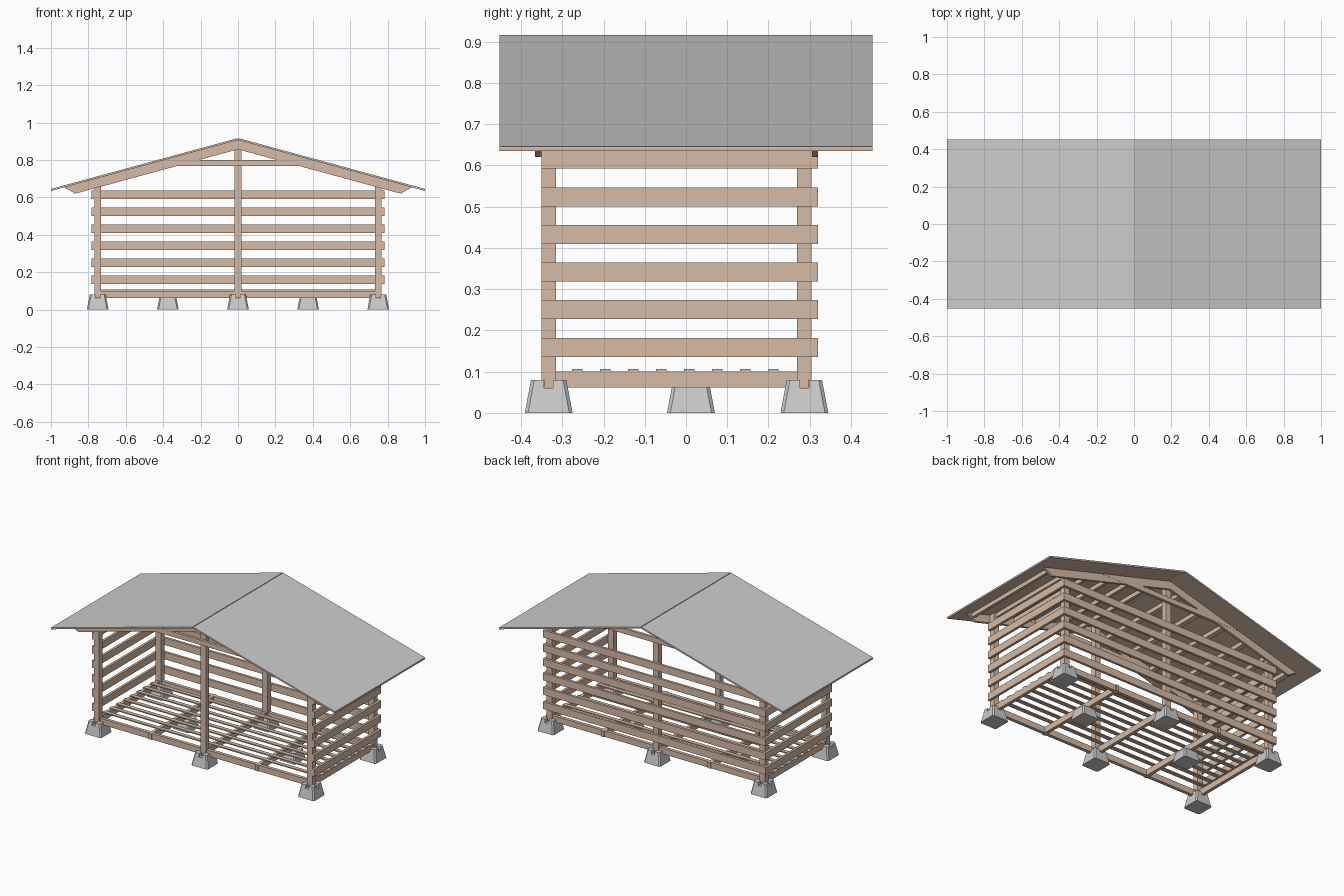
import bpy, bmesh

if "Cube" in bpy.data.objects:
    bpy.data.objects.remove(bpy.data.objects["Cube"])

wood = bpy.data.materials.new("wood")
wood.diffuse_color = (0.67, 0.50, 0.39, 1)
wood.use_nodes = True
wood.node_tree.nodes["Principled BSDF"].inputs["Base Color"].default_value = wood.diffuse_color

SLOPE = 0.272
F, B = -0.333, 0.287          # front and back post rows
COLS = (-0.75, 0.0, 0.75)     # post columns


def finish(name, bm, mat=wood):
    bmesh.ops.recalc_face_normals(bm, faces=bm.faces)
    me = bpy.data.meshes.new(name)
    bm.to_mesh(me)
    bm.free()
    ob = bpy.data.objects.new(name, me)
    if mat:
        me.materials.append(mat)
    bpy.context.collection.objects.link(ob)
    return ob


def prism(name, pts, y0, y1, mat=wood):
    """Extrude an x-z profile from y0 to y1."""
    bm = bmesh.new()
    face = bm.faces.new([bm.verts.new((x, y0, z)) for x, z in pts])
    new = bmesh.ops.extrude_face_region(bm, geom=[face])["geom"]
    bmesh.ops.translate(bm, vec=(0, y1 - y0, 0),
                        verts=[v for v in new if isinstance(v, bmesh.types.BMVert)])
    return finish(name, bm, mat)


def box(name, x0, x1, y0, y1, z0, z1, mat=wood):
    return prism(name, [(x0, z0), (x1, z0), (x1, z1), (x0, z1)], y0, y1, mat)


def under(x, drop=0.0):
    """Height of the roof underside at x."""
    return 0.907 - SLOPE * abs(x) - drop


# Concrete footings: tapered blocks with chamfered corners
def footing(name, cx, cy, h):
    bm = bmesh.new()
    rings = []
    for z, r, c in ((0, 0.058, 0.008), (h, 0.058 - 0.19 * h, 0.008)):
        k = r - c
        pts = [(r, -k), (r, k), (k, r), (-k, r), (-r, k), (-r, -k), (-k, -r), (k, -r)]
        rings.append([bm.verts.new((cx + x, cy + y, z)) for x, y in pts])
    bm.faces.new(rings[0])
    bm.faces.new(rings[1])
    for i in range(8):
        j = (i + 1) % 8
        bm.faces.new((rings[0][i], rings[0][j], rings[1][j], rings[1][i]))
    return finish(name, bm, None)


def cut(ob, cutter):
    cutter.hide_render = True
    cutter.hide_viewport = True
    m = ob.modifiers.new("slot", "BOOLEAN")
    m.operation = "DIFFERENCE"
    m.solver = "EXACT"
    m.object = cutter


for x in COLS:
    for y in (F, B):
        ob = footing("post_footing", x, y, 0.08)
        # Crossed slots in the top that receive the floor beams
        cut(ob, box("slot_cutter_a", x - 0.1, x + 0.1, y - 0.011, y + 0.011, 0.06, 0.1, None))
        cut(ob, box("slot_cutter_b", x - 0.011, x + 0.011, y - 0.1, y + 0.1, 0.06, 0.1, None))
for x in (-0.375, 0.375):
    footing("floor_footing", x, 0.012, 0.062)

# Floor frame and slats
for y in (F, B):
    box("floor_beam", -0.768, 0.768, y - 0.0105, y + 0.0105, 0.062, 0.1)
for x in (-0.75, -0.375, 0, 0.375, 0.75):
    box("floor_joist", x - 0.0105, x + 0.0105, F - 0.017, B + 0.017, 0.062, 0.1)
for i in range(8):
    y = -0.264 + 0.068 * i
    box("floor_slat", -0.76, 0.76, y - 0.0125, y + 0.0125, 0.1, 0.107)

# Posts, cut to the roof slope
W = 0.0185
for x in COLS:
    for y in (F, B):
        pts = [(x - W, 0.08), (x + W, 0.08), (x + W, under(x + W))]
        if x == 0:
            pts.append((0, under(0)))
        pts.append((x - W, under(x - W)))
        prism("post", pts, y - 0.0175, y + 0.0175)

# Wall boards on both sides and the back
for i in range(6):
    z = 0.136 + 0.0912 * i
    for s in (-1, 1):
        a, b = sorted((s * 0.7685, s * 0.784))
        box("side_board", a, b, -0.35, 0.32, z, z + 0.046)
    box("back_board", -0.7685, 0.7685, 0.3045, 0.32, z, z + 0.046)

# Rafters and collar ties at both gables
for y0, y1 in ((-0.366, -0.3505), (0.305, 0.3205)):
    for s in (-1, 1):
        prism("rafter", [(0, under(0)), (s * 0.93, under(0.93)),
                         (s * 0.87, under(0.87, 0.05)), (0, under(0, 0.05))], y0, y1)
    lo, hi = (907 - 768) / 272, (907 - 800) / 272
    prism("collar_tie", [(-lo, 0.768), (lo, 0.768), (hi, 0.80), (-hi, 0.80)],
          y0 - 0.001, y1 + 0.001)

# Purlins under the roof boards
for s in (-1, 1):
    for x in (0.1, 0.26, 0.42, 0.58, 0.74, 0.89):
        a, b = x - 0.012, x + 0.012
        prism("purlin", [(s * a, under(a)), (s * b, under(b)),
                         (s * b, under(b, 0.026)), (s * a, under(a, 0.026))], -0.3505, 0.305)

# Roof: wooden deck with a thin grey sheet on each slope
for s in (-1, 1):
    prism("roof_deck", [(0, under(0)), (s, under(1)), (s, under(1, -0.007)),
                        (0, under(0, -0.007))], -0.452, 0.452)
    prism("roof_sheet", [(s * 0.003, under(0.003, -0.007)), (s, under(1, -0.007)),
                         (s, under(1, -0.0105)), (s * 0.003, under(0.003, -0.0105))],
          -0.452, 0.452, None)
